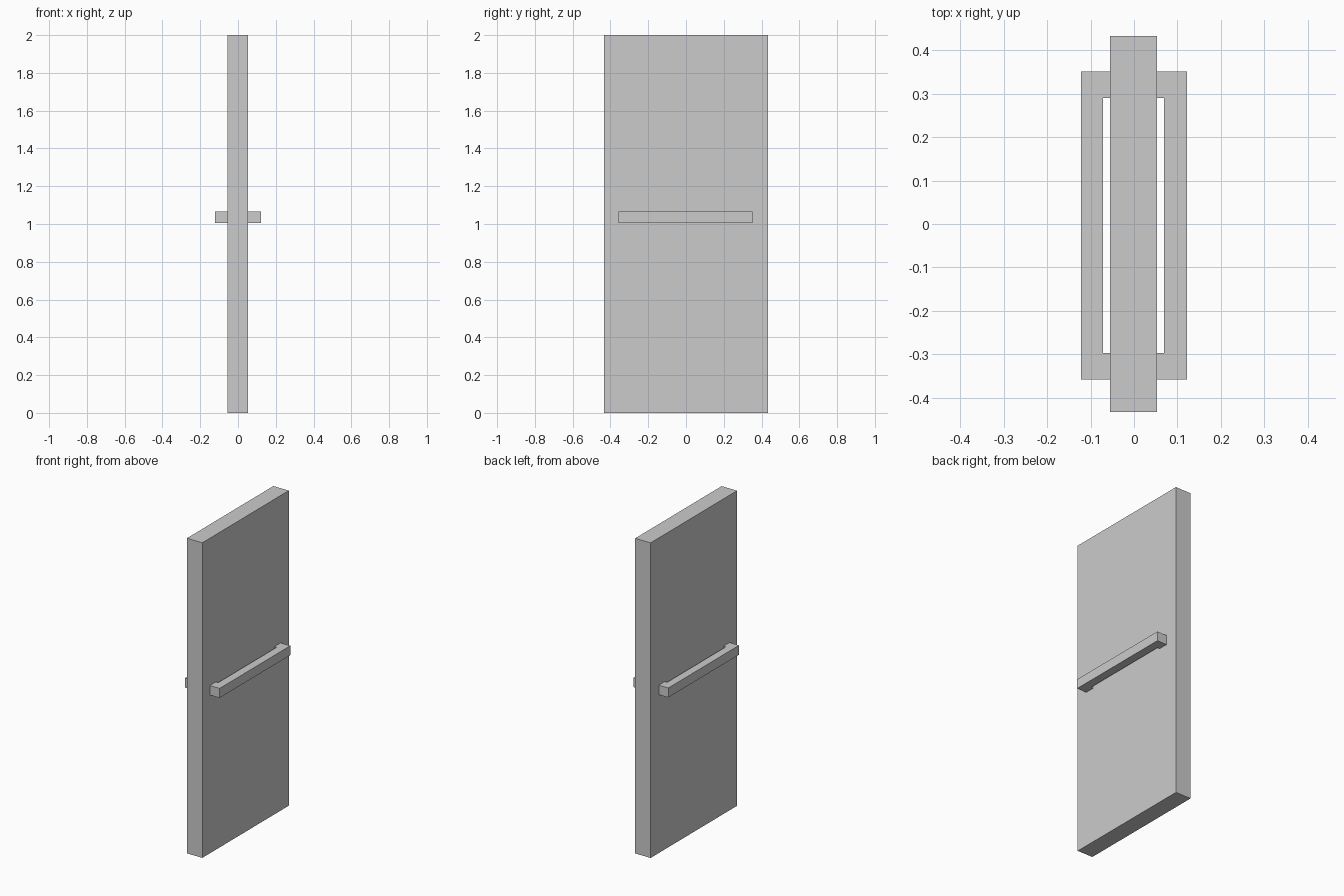
import bpy, bmesh

if "Cube" in bpy.data.objects:
    bpy.data.objects.remove(bpy.data.objects["Cube"])


def prism(name, outline, z0, z1):
    """Extrude a flat XY outline from z0 up to z1."""
    bm = bmesh.new()
    face = bm.faces.new([bm.verts.new((x, y, z0)) for x, y in outline])
    ext = bmesh.ops.extrude_face_region(bm, geom=[face])
    verts = [v for v in ext["geom"] if isinstance(v, bmesh.types.BMVert)]
    bmesh.ops.translate(bm, verts=verts, vec=(0, 0, z1 - z0))
    bmesh.ops.recalc_face_normals(bm, faces=bm.faces)
    mesh = bpy.data.meshes.new(name)
    bm.to_mesh(mesh)
    bm.free()
    obj = bpy.data.objects.new(name, mesh)
    bpy.context.collection.objects.link(obj)
    return obj


LEFT, RIGHT, HALF_W = -0.055, 0.053, 0.4335

# Door slab
prism("door_panel", [(LEFT, -HALF_W), (RIGHT, -HALF_W),
                     (RIGHT, HALF_W), (LEFT, HALF_W)], 0, 2)


def push_bar(name, door, inner, outer):
    """Bar with a short mounting post at each end, as one U outline."""
    y0, y1, post = -0.358, 0.351, 0.061
    prism(name, [(door, y0), (outer, y0), (outer, y1), (door, y1),
                 (door, y1 - post), (inner, y1 - post),
                 (inner, y0 + post), (door, y0 + post)], 1.005, 1.065)


# Push bars on both faces
push_bar("push_bar_right", RIGHT, 0.069, 0.1215)
push_bar("push_bar_left", LEFT, -0.071, -0.1215)
